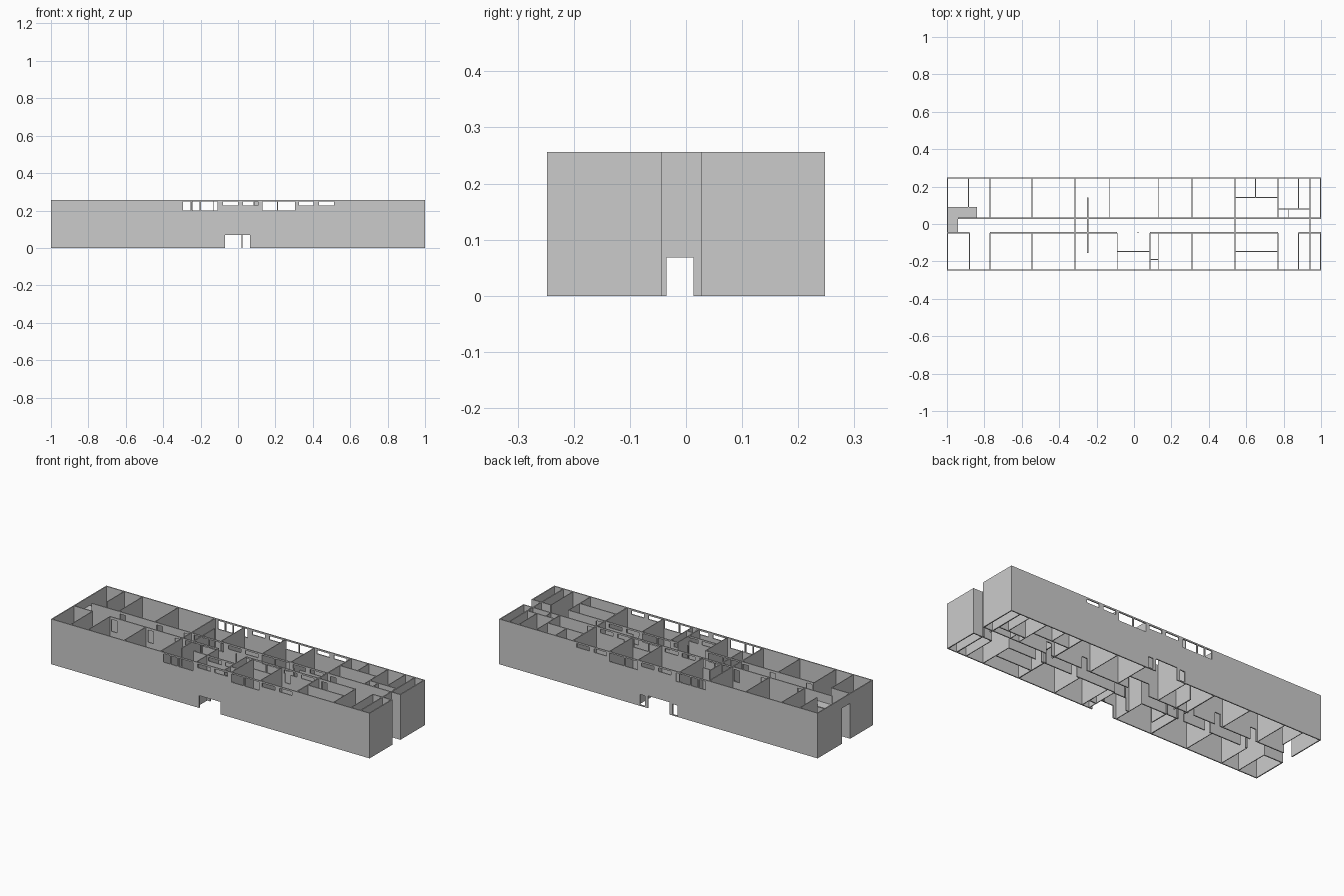
import bpy, bmesh
from mathutils import Vector

if "Cube" in bpy.data.objects:
    bpy.data.objects.remove(bpy.data.objects["Cube"])

H = 0.256   # wall height
T = 0.006   # wall thickness
DOOR = 0.068


def wall(name, axis, pos, a, b, holes=(), z0=0.0, z1=H, t=T):
    """Straight wall along axis 'x' or 'y', with rectangular holes (u0, u1, z0, z1)."""
    holes = [h for h in holes if h[1] > a and h[0] < b]
    us = sorted({a, b} | {min(max(v, a), b) for h in holes for v in h[:2]})
    zs = sorted({z0, z1} | {min(max(v, z0), z1) for h in holes for v in h[2:]})

    def solid(i, j):
        if not (0 <= i < len(us) - 1 and 0 <= j < len(zs) - 1):
            return False
        u, z = (us[i] + us[i + 1]) / 2, (zs[j] + zs[j + 1]) / 2
        return not any(h[0] < u < h[1] and h[2] < z < h[3] for h in holes)

    bm = bmesh.new()

    def quad(*pts):
        bm.faces.new([bm.verts.new(Vector((u, pos + w, z)) if axis == 'x'
                                   else Vector((pos + w, u, z))) for u, w, z in pts])

    h = t / 2
    for i in range(len(us) - 1):
        for j in range(len(zs) - 1):
            if not solid(i, j):
                continue
            u0, u1, c, d = us[i], us[i + 1], zs[j], zs[j + 1]
            for w in (-h, h):
                quad((u0, w, c), (u1, w, c), (u1, w, d), (u0, w, d))
            for di, u in ((-1, u0), (1, u1)):
                if not solid(i + di, j):
                    quad((u, -h, c), (u, h, c), (u, h, d), (u, -h, d))
            for dj, z in ((-1, c), (1, d)):
                if not solid(i, j + dj):
                    quad((u0, -h, z), (u1, -h, z), (u1, h, z), (u0, h, z))
    bmesh.ops.remove_doubles(bm, verts=bm.verts, dist=1e-5)
    bmesh.ops.recalc_face_normals(bm, faces=bm.faces)
    bmesh.ops.dissolve_limit(bm, angle_limit=0.01, verts=bm.verts, edges=bm.edges)
    me = bpy.data.meshes.new(name)
    bm.to_mesh(me)
    bm.free()
    ob = bpy.data.objects.new(name, me)
    bpy.context.collection.objects.link(ob)
    return ob


def slab(name, x0, x1, y0, y1, z, t=0.005):
    return wall(name, 'x', (y0 + y1) / 2, x0, x1, (), z - t, z, y1 - y0)


# Upper storey windows, shared by the facades and corridor walls
windows = [(-0.295, -0.253, 0.2, 0.248), (-0.247, -0.205, 0.2, 0.248), (-0.199, -0.11, 0.2, 0.248),
           (0.132, 0.209, 0.2, 0.248), (0.215, 0.305, 0.2, 0.248)]
windows += [(x, x + 0.08, 0.226, 0.247) for x in (-0.08, 0.027, 0.325, 0.433)]
entrance = [(-0.07, 0.065, 0, 0.07)]
sidelights = [(-0.12, -0.09, 0.006, 0.065), (0.085, 0.115, 0.006, 0.065)]

# Long facades
wall("front_wall", 'x', -0.245, -1, 1, windows + entrance)
wall("back_wall", 'x', 0.245, -1, 1, windows + entrance + sidelights)

# End walls, the right one with a recessed porch
wall("left_end_wall", 'y', -0.997, -0.248, 0.248, [(-0.05, 0.028, 0, 0.205)])
wall("right_end_wall_front", 'y', 0.997, -0.248, -0.047)
wall("right_end_wall_back", 'y', 0.997, 0.028, 0.248)
passage = [(-0.035, 0.013, 0, DOOR)]
wall("porch_wall", 'y', 0.94, -0.245, 0.245, passage)

# Corridor walls with doors at ground and top storey
doors = []
for x in (-0.76, -0.53, -0.36, 0.33, 0.56):
    doors += [(x, x + 0.035, 0, DOOR), (x, x + 0.035, 0.175, 0.243)]
wall("corridor_wall_back", 'x', 0.031, -0.94, 1, doors + windows + entrance)
for i, (a, b) in enumerate(((-1, -0.88), (-0.77, -0.09), (0.085, 0.77), (0.88, 1))):
    wall(f"corridor_wall_front_{i}", 'x', -0.047, a, b, doors + windows)
wall("lobby_post", 'x', -0.045, 0.018, 0.024, (), 0, H)

# Room partitions across the depth
for x in (-0.77, -0.545, -0.13, 0.13, 0.31, 0.77):
    wall("back_partition", 'y', x, 0.031, 0.245, t=0.004)
for x in (-0.88, -0.77, -0.545, -0.09, 0.085, 0.13, 0.31, 0.77, 0.88):
    wall("front_partition", 'y', x, -0.245, -0.047, t=0.004)
for x, a, b in ((-0.315, -0.245, 0.245), (0.54, -0.245, 0.245), (-0.247, -0.155, 0.142)):
    wall("cross_wall", 'y', x, a, b, passage)
for x, a, b in ((-0.885, 0.09, 0.245), (0.65, 0.142, 0.245), (0.88, 0.08, 0.245), (0.825, 0.031, 0.08)):
    wall("small_room_partition", 'y', x, a, b, t=0.004)

# Room partitions along the length
for y, a, b in ((0.142, 0.54, 0.77), (0.08, 0.77, 0.94), (-0.147, 0.54, 0.77), (-0.19, 0.085, 0.13)):
    wall("lengthwise_partition", 'x', y, a, b)
wall("lobby_wall", 'x', -0.147, -0.09, 0.085, entrance + windows)

# Entry canopy slabs at the left end
slab("entry_slab", -1, -0.942, -0.048, 0.09, 0.206)
slab("landing_slab", -0.942, -0.84, 0.033, 0.09, 0.206)
